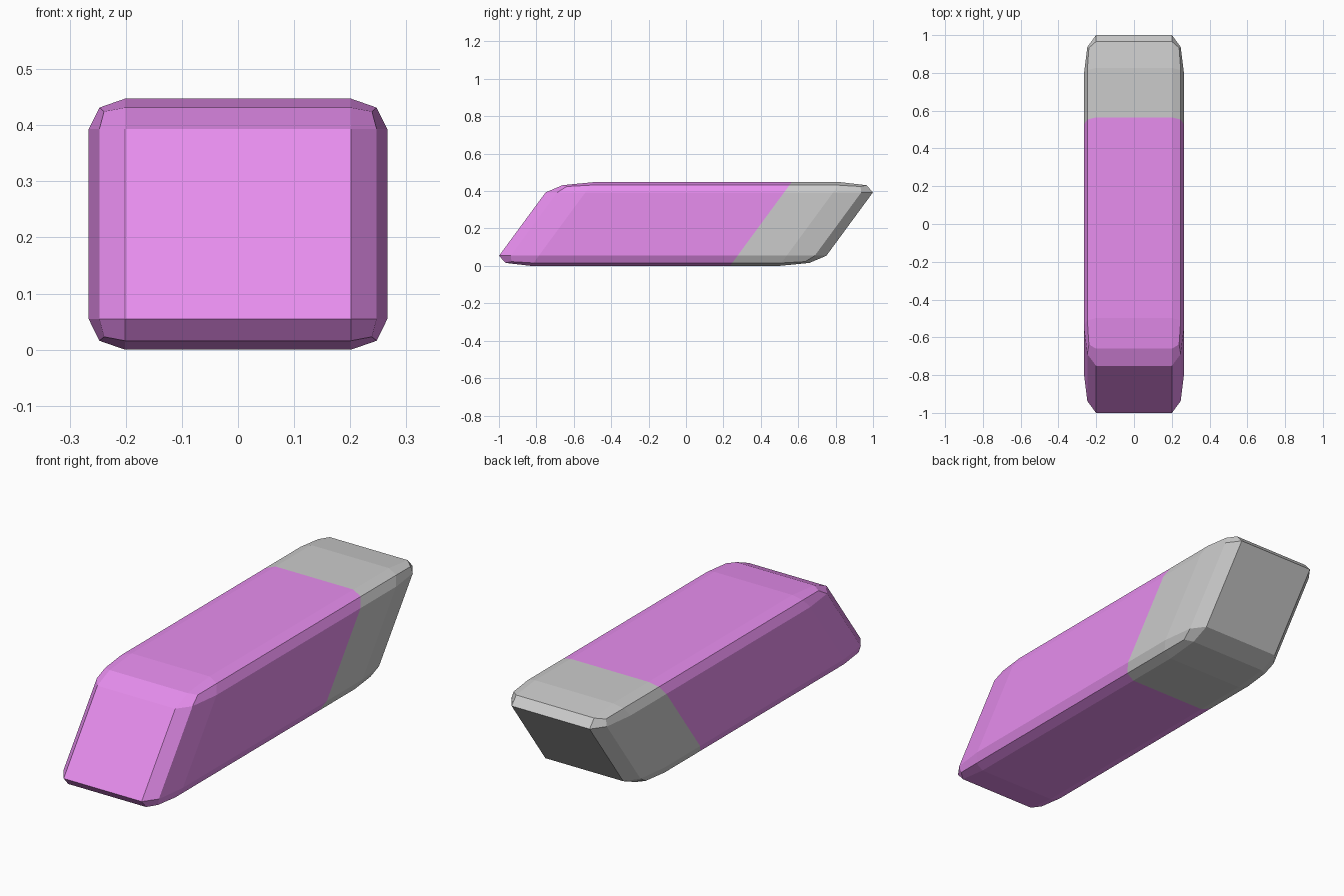
import bpy, bmesh
from mathutils import Matrix

if "Cube" in bpy.data.objects:
    bpy.data.objects.remove(bpy.data.objects["Cube"])

HALF = (0.266, 0.875, 0.2237)   # half width, length, height before slanting
BEVEL = 0.243                   # rounding as a fraction of each half size
SLANT = 0.735                   # y shift per unit of height
SPLIT = 0.40                    # colour boundary along the unslanted length


def eraser_part(name, keep_front, material=None):
    # Rounded block, stretched to size so the rounding is longer along y
    bm = bmesh.new()
    bmesh.ops.create_cube(bm, size=2)
    bmesh.ops.bevel(bm, geom=bm.edges[:], offset=BEVEL, offset_type='OFFSET',
                    segments=2, profile=0.5, affect='EDGES')
    bmesh.ops.scale(bm, vec=HALF, verts=bm.verts)

    # Keep one side of the colour boundary
    bmesh.ops.bisect_plane(bm, geom=bm.verts[:] + bm.edges[:] + bm.faces[:],
                           plane_co=(0, SPLIT, 0), plane_no=(0, 1, 0),
                           clear_outer=keep_front, clear_inner=not keep_front)

    # Slant the block backwards and stand it on the ground
    shear = Matrix.Identity(4)
    shear[1][2] = SLANT
    bmesh.ops.transform(bm, verts=bm.verts,
                        matrix=Matrix.Translation((0, 0, HALF[2])) @ shear)

    mesh = bpy.data.meshes.new(name)
    bm.to_mesh(mesh)
    bm.free()
    if material:
        mesh.materials.append(material)
    obj = bpy.data.objects.new(name, mesh)
    bpy.context.collection.objects.link(obj)
    return obj


purple = bpy.data.materials.new("purple_rubber")
purple.diffuse_color = (0.80, 0.27, 0.86, 1)
purple.use_nodes = True
purple.node_tree.nodes["Principled BSDF"].inputs["Base Color"].default_value = purple.diffuse_color

# Long purple rubber and short grey ink end
eraser_part("purple_body", True, purple)
eraser_part("grey_end", False)
